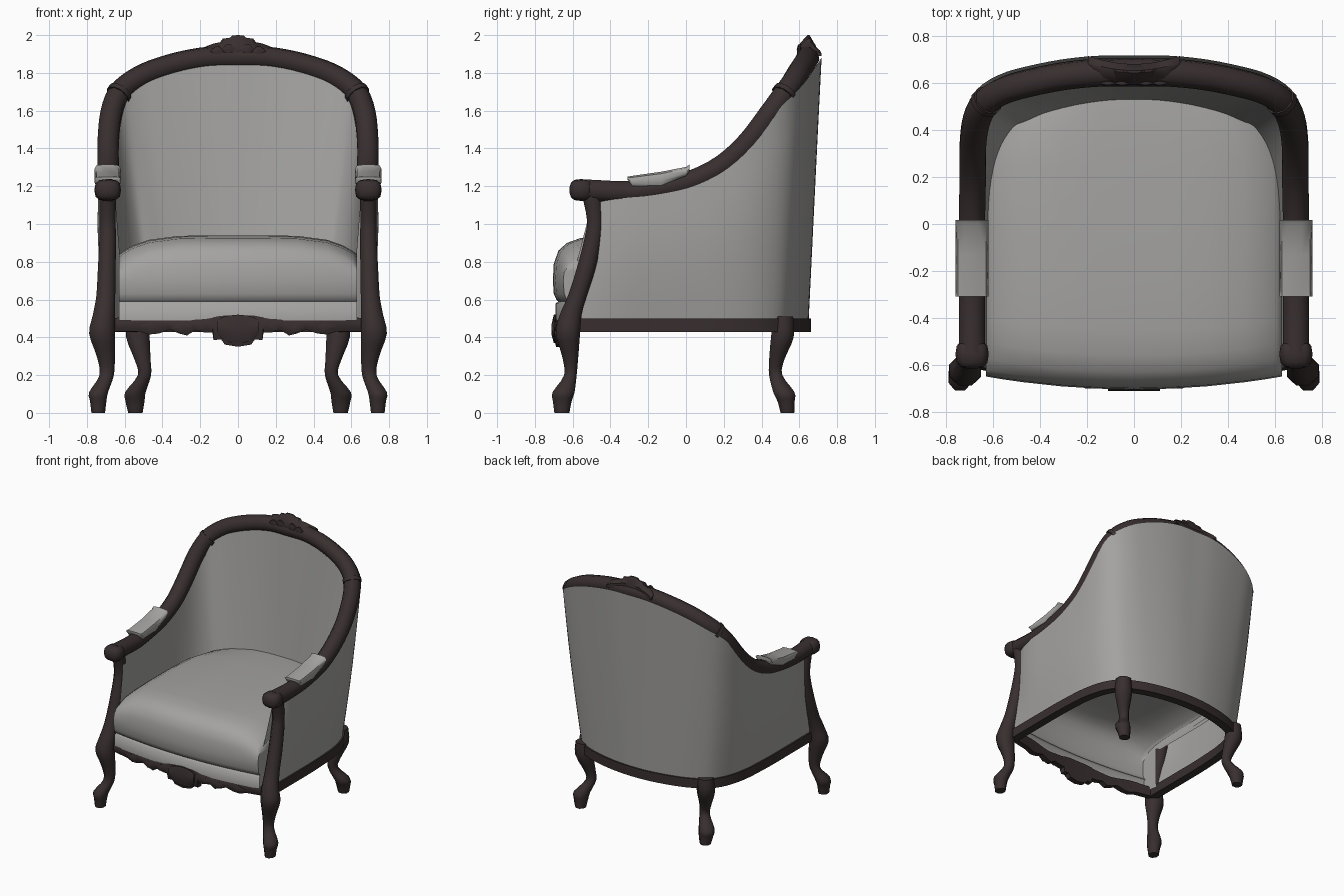
import bpy, bmesh, math
from mathutils import Vector

if "Cube" in bpy.data.objects:
    bpy.data.objects.remove(bpy.data.objects["Cube"])


def material(name, rgb):
    m = bpy.data.materials.new(name)
    m.diffuse_color = (*rgb, 1)
    m.use_nodes = True
    m.node_tree.nodes["Principled BSDF"].inputs["Base Color"].default_value = m.diffuse_color
    return m


WOOD = material("dark wood", (0.040, 0.028, 0.028))
CLOTH = material("grey cloth", (0.37, 0.365, 0.355))


def spline(pts, n=3):
    """Catmull-Rom curve through tuples of any length."""
    out = []
    for i in range(len(pts) - 1):
        p0, p1, p2 = pts[max(i - 1, 0)], pts[i], pts[i + 1]
        p3 = pts[min(i + 2, len(pts) - 1)]
        for k in range(n):
            t = k / n
            out.append(tuple(
                0.5 * (2 * b + (c - a) * t + (2 * a - 5 * b + 4 * c - d) * t * t
                       + (3 * b - a - 3 * c + d) * t ** 3)
                for a, b, c, d in zip(p0, p1, p2, p3)))
    out.append(tuple(pts[-1]))
    return out


def skin(name, rings, mat, closed=True, mirror=False, flip=False, angle=45):
    """Join a row of equal point rings into a surface; closed rings get end caps."""
    bm = bmesh.new()
    vs = [[bm.verts.new(p) for p in r] for r in rings]
    n = len(rings[0])
    for a, b in zip(vs, vs[1:]):
        for j in range(n if closed else n - 1):
            k = (j + 1) % n
            bm.faces.new((a[j], a[k], b[k], b[j]))
    if closed:
        bm.faces.new(vs[0])
        bm.faces.new(vs[-1])
    bmesh.ops.recalc_face_normals(bm, faces=bm.faces)
    if flip:
        bmesh.ops.reverse_faces(bm, faces=bm.faces)
    me = bpy.data.meshes.new(name)
    bm.to_mesh(me)
    bm.free()
    me.materials.append(mat)
    ob = bpy.data.objects.new(name, me)
    bpy.context.collection.objects.link(ob)
    bpy.ops.object.select_all(action='DESELECT')
    bpy.context.view_layer.objects.active = ob
    ob.select_set(True)
    bpy.ops.object.shade_smooth_by_angle(angle=math.radians(angle))
    if mirror:
        ob.modifiers.new("mirror", 'MIRROR')
    return ob


def section(n):
    """Unit polygon with flat sides on the axes."""
    s = 1 / math.cos(math.pi / n)
    return [(s * math.cos(2 * math.pi * (i + .5) / n), s * math.sin(2 * math.pi * (i + .5) / n))
            for i in range(n)]


def sweep(name, path, a, b, n, mat, **kw):
    """Carry an n-sided section (half sizes a, b) along a path."""
    path = [Vector(p) for p in path]
    up, rings = Vector((0, 0, 1)), []
    for i, p in enumerate(path):
        t = (path[min(i + 1, len(path) - 1)] - path[max(i - 1, 0)]).normalized()
        up = (up - t * up.dot(t)).normalized()
        side = t.cross(up)
        rings.append([p + side * a * c + up * b * s for c, s in section(n)])
    return skin(name, rings, mat, **kw)


def column(name, rows, mat, n=8):
    """Upright loft through rows of (x, y, z, half width, half depth)."""
    rings = [[(x + rx * c, y + ry * s, z) for c, s in section(n)]
             for x, y, z, rx, ry in spline(rows)]
    return skin(name, rings, mat, mirror=True, angle=60)


def both(pts):
    """Complete a right half (ending at x = 0) with its mirror image."""
    return pts + [(-p[0], *p[1:]) for p in reversed(pts[:-1])]


# Guide curves: show-wood rail and foot of the upholstery
rail = both([(.69, -.55, 1.18), (.69, -.3, 1.17), (.69, -.1, 1.195), (.69, .05, 1.235),
             (.687, .2, 1.315), (.687, .33, 1.435), (.672, .44, 1.58), (.63, .52, 1.69),
             (.55, .57, 1.76), (.45, .60, 1.81), (.3, .63, 1.855), (.15, .645, 1.88),
             (0, .645, 1.882)])
foot = both([(.69, -.58), (.69, -.3), (.69, -.1), (.685, .05), (.675, .2), (.65, .33),
             (.61, .43), (.55, .51), (.46, .56), (.37, .595), (.25, .625), (.12, .645), (0, .65)])
rail, foot = spline(rail), spline(foot)
sweep("top_and_arm_rail", rail, .056, .057, 8, WOOD, angle=60)


# Upholstered shell, outside and inside
def normals(path):
    out = []
    for i in range(len(path)):
        p, q = path[max(i - 1, 0)], path[min(i + 1, len(path) - 1)]
        out.append(Vector((q[1] - p[1], p[0] - q[0], 0)).normalized())
    return out


nr, nf = normals(rail), normals(foot)
outer, inner = [], []
for i, (r, f) in enumerate(zip(rail, foot)):
    pull = .07 * max(0, -(r[1] + .45)) / .1          # keep front edge behind the post
    w = min(1, (i + .3) / 3, (len(rail) - .7 - i) / 3)  # and tucked in beside it
    r = Vector((r[0], r[1] + pull, r[2]))
    f = Vector((*f, .5))
    back = abs(nf[i].y)
    top_back = abs(nr[i].y)
    o_top = r + nr[i] * (.05 + .022 * top_back) * w - Vector((0, 0, .02 * (1 - top_back)))
    i_top = r - nr[i] * .035
    i_bot = f - nf[i] * (.065 + .065 * back) + Vector((0, 0, .29))
    outer.append([f.lerp(o_top, t / 6)
                  + nr[i] * w * .022 * (1 - back) * math.sin(math.pi * t / 6) for t in range(7)])
    inner.append([i_bot.lerp(i_top, t / 6) for t in range(7)])
skin("outer_upholstery", outer, CLOTH, closed=False, angle=60)
skin("inner_upholstery", inner, CLOTH, closed=False, flip=True, angle=60)

# Base frame under the shell
sweep("base_frame", [(f[0] - n.x * .02, f[1] - n.y * .02, .465) for f, n in zip(foot, nf)],
      .032, .036, 4, WOOD)

# Legs; the front ones run up into the arm posts
column("front_leg_and_arm_post", [
    (.74, -.657, 0, .036, .04), (.74, -.655, .06, .043, .049), (.738, -.648, .11, .05, .058),
    (.695, -.612, .2, .038, .033), (.70, -.613, .3, .048, .043), (.72, -.625, .42, .068, .064),
    (.71, -.61, .52, .058, .058), (.70, -.575, .62, .05, .05), (.695, -.53, .76, .047, .05),
    (.69, -.492, .92, .044, .046), (.69, -.482, 1.02, .042, .042),
    (.69, -.5, 1.15, .045, .05)], WOOD)
column("rear_leg", [
    (.543, .537, 0, .038, .036), (.545, .53, .06, .05, .045), (.543, .518, .11, .054, .056),
    (.495, .475, .2, .035, .035), (.505, .48, .28, .042, .04), (.53, .51, .4, .062, .06),
    (.53, .515, .51, .055, .052)], WOOD)


# Rolled arm ends, slightly squared
def boxy(a):
    return math.copysign(abs(a) ** .7, a)


skin("arm_knob", [[(.69 + .071 * boxy(math.sin(u)) * boxy(math.cos(v)),
                    -.555 - .062 * boxy(math.cos(u)),
                    1.18 + .058 * boxy(math.sin(u)) * boxy(math.sin(v)))
                   for v in [2 * math.pi * k / 12 for k in range(12)]]
                  for u in [.15 + (math.pi - .3) * k / 6 for k in range(7)]],
     WOOD, mirror=True, angle=60)

# Collars on the rail
c = 21
mid, tan = Vector(rail[c]), (Vector(rail[c + 1]) - Vector(rail[c - 1])).normalized()
sweep("rail_collar", [mid - tan * .014, mid + tan * .014], .065, .065, 12, WOOD, mirror=True)

# Arm pads
pad = []
for y, lo, hi in [(-.31, 1.235, 1.25), (-.285, 1.20, 1.255), (-.13, 1.205, 1.277),
                  (0, 1.255, 1.302), (.018, 1.28, 1.315)]:
    pad.append([(.69 + dx, y, lo + (hi - lo) * h) for dx, h in
                [(-.06, 0), (-.07, .35), (-.06, .85), (-.025, 1), (.025, 1), (.06, .85),
                 (.07, .35), (.06, 0)]])
skin("arm_pad", pad, CLOTH, mirror=True, angle=50)

# Seat cushion with the cloth band below its front
profile = [(.53, .92), (.42, .93), (.25, .935), (0, .94), (-.25, .94), (-.45, .935), (-.56, .925),
           (-.63, .90), (-.675, .86), (-.70, .79), (-.705, .70), (-.70, .63), (-.685, .597),
           (-.675, .59), (-.69, .58), (-.69, .49)]
cols = [-1, -.96, -.88, -.75, -.5, -.25, 0, .25, .5, .75, .88, .96, 1]
seat = []
for y, z in profile:
    half = .63 - .17 * (max(y, 0) / .53) ** 4
    front = min(1, max(0, -y / .6))
    drop = .1 * min(1, max(0, (z - .7) / .2))
    row = [(s * half, y + .055 * front * s * s, z - drop * abs(s) ** 5) for s in cols]
    side = (max(y, -.5), .77 if y > -.5 else min(z - .02, .8))
    seat.append([(-half, *side)] + row + [(half, *side)])
skin("seat_cushion", seat, CLOTH, closed=False, angle=60)


# Carved strips: stations of (x, bottom, top) with a rounded front
def carving(name, stations, y_at, depth, tip=0.0):
    rings = []
    for x, lo, hi in both(stations):
        y, h = y_at(x), hi - lo
        rings.append([(x, y + depth, lo), (x, y + .012, lo), (x, y, lo + .3 * h),
                      (x, y + .3 * tip, lo + .65 * h), (x, y + .012 + tip, hi),
                      (x, y + depth - .7 * tip, hi), (x, y + depth, lo + .6 * h)])
    return skin(name, rings, WOOD, angle=35)


# Front apron with scalloped lower edge
def apron_y(x):
    return -.70 + .08 * (x / .66) ** 2


carving("front_apron", [(.68, .43, .50), (.52, .43, .515), (.47, .415, .515), (.42, .42, .51),
                        (.36, .44, .50), (.31, .42, .495), (.27, .41, .495), (.23, .435, .50),
                        (.17, .425, .505), (.135, .425, .51), (.13, .385, .515), (.09, .39, .52),
                        (.07, .362, .522), (0, .35, .522)], apron_y, .055)
carving("apron_cartouche", [(.11, .42, .49), (.085, .395, .505), (.05, .375, .515),
                            (0, .37, .52)], lambda x: -.712, .03)

# Small leaf reliefs on the apron
for i, (x, z, w) in enumerate([(.19, .46, .06), (.30, .45, .05), (.45, .455, .07)]):
    skin("apron_leaf_%d" % i, [[(x + dx * w, apron_y(x) + .01 - .016 * r * max(0, s),
                                 z + .026 * r * k) for k, s in section(6)]
                               for dx, r in [(-1, .15), (-.4, .8), (.2, 1), (1, .15)]],
         WOOD, mirror=True)

# Carved crest on the top rail
carving("crest", [(.195, 1.89, 1.915), (.17, 1.89, 1.94), (.13, 1.89, 1.955), (.095, 1.89, 1.962),
                  (.08, 1.89, 1.982), (.045, 1.885, 1.985), (.03, 1.88, 1.998), (0, 1.88, 2.0)],
        lambda x: .592 + .9 * x * x, .09, tip=.04)
for k, x in enumerate((.05, .11)):
    skin("crest_leaf_%d" % k, [[(x + dx * .035, .6 - .012 * r * s, 1.935 - .2 * x + .026 * r * q)
                                for q, s in section(6)]
                               for dx, r in [(-1, .2), (-.3, 1), (.3, 1), (1, .2)]],
         WOOD, mirror=True)
